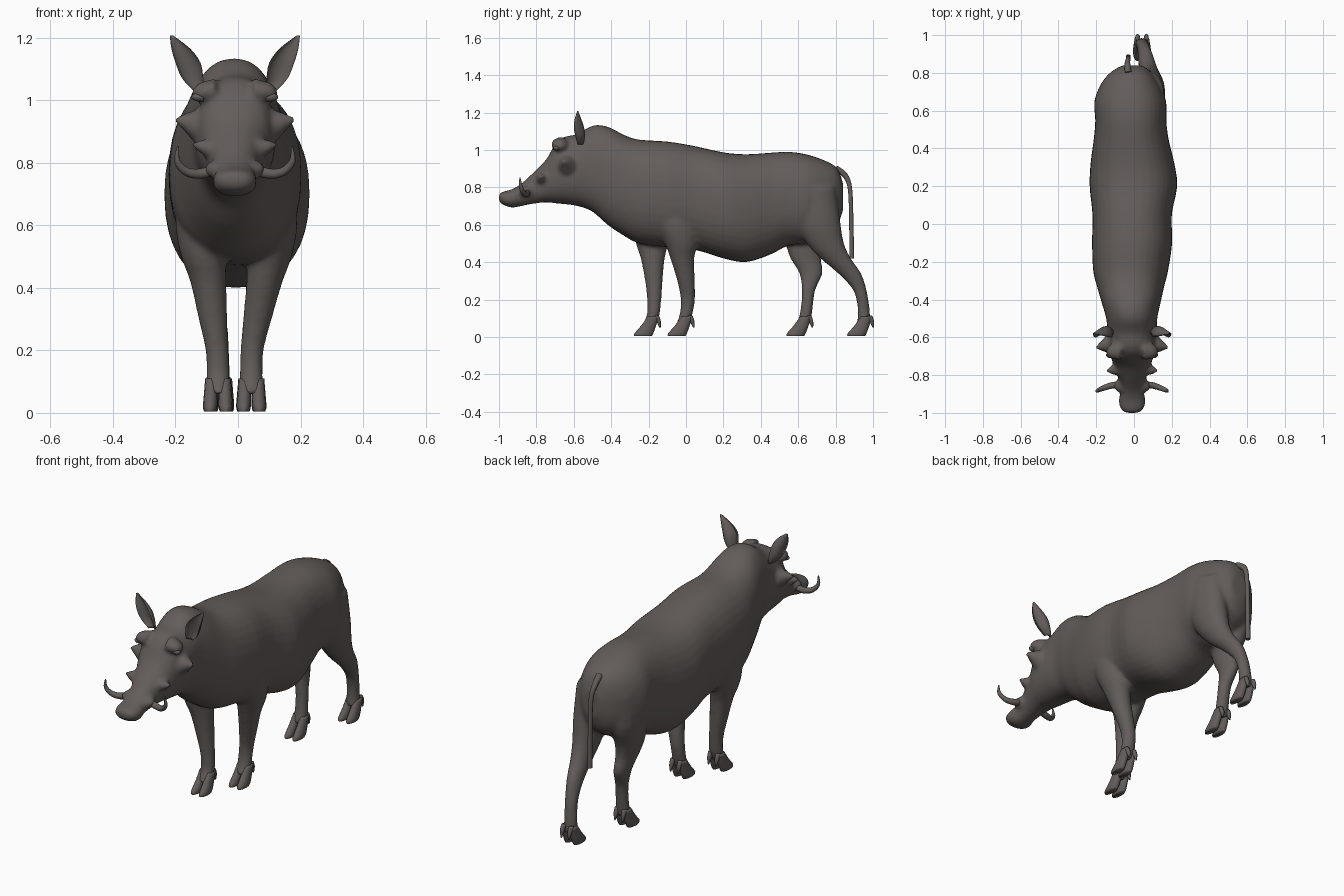
import bpy, bmesh, math
from mathutils import Vector

hide = bpy.data.materials.new("dark_brown_grey_hide")
hide.diffuse_color = (0.125, 0.110, 0.102, 1)
CX = -0.01  # centre line of the head


def spline(rings, k):
    """Smoothly fill in rings between the given ones (Catmull-Rom)."""
    pts = [Vector(r) for r in rings]
    out = []
    for i in range(len(pts) - 1):
        a, b, c, d = pts[max(i - 1, 0)], pts[i], pts[i + 1], pts[min(i + 2, len(pts) - 1)]
        for j in range(k):
            t = j / k
            out.append(0.5 * (2 * b + (c - a) * t + (2 * a - 5 * b + 4 * c - d) * t * t
                              + (3 * b - a - 3 * c + d) * t ** 3))
    return out + [pts[-1]]


def loft(name, axis, rings, n=20, k=3, power=2.0, cup=False):
    """Skin rings (position, centre 1, centre 2, radius 1, radius 2) along an axis."""
    bm = bmesh.new()
    loops = []
    for t, c1, c2, r1, r2 in spline(rings, k):
        loop = []
        for i in range(n):
            a = 2 * math.pi * i / n
            c, s = (math.copysign(abs(f) ** (2 / power), f) for f in (math.cos(a), math.sin(a)))
            if cup and s < 0:
                s *= -0.55
            p, q = c1 + abs(r1) * c, c2 + abs(r2) * s
            loop.append(bm.verts.new({"X": (t, p, q), "Y": (p, t, q), "Z": (p, q, t)}[axis]))
        loops.append(loop)
    for a, b in zip(loops, loops[1:]):
        for i in range(n):
            j = (i + 1) % n
            bm.faces.new((a[i], a[j], b[j], b[i]))
    bm.faces.new(loops[0])
    bm.faces.new(loops[-1])
    bmesh.ops.recalc_face_normals(bm, faces=bm.faces)
    for f in bm.faces:
        f.smooth = True
    me = bpy.data.meshes.new(name)
    bm.to_mesh(me)
    bm.free()
    me.materials.append(hide)
    ob = bpy.data.objects.new(name, me)
    bpy.context.collection.objects.link(ob)
    return ob


def tube(name, pts, radii):
    """Tapered round tube through points."""
    cu = bpy.data.curves.new(name, "CURVE")
    cu.dimensions = "3D"
    cu.bevel_depth = 1.0
    cu.bevel_resolution = 3
    cu.use_fill_caps = True
    path = spline([(*p, r) for p, r in zip(pts, radii)], 4)
    sp = cu.splines.new("POLY")
    sp.points.add(len(path) - 1)
    for p, q in zip(sp.points, path):
        p.co = (q[0], q[1], q[2], 1)
        p.radius = q[3]
    cu.materials.append(hide)
    ob = bpy.data.objects.new(name, cu)
    bpy.context.collection.objects.link(ob)
    return ob


# Trunk and head: y, centre x, half width, low z, high z
trunk = [
    (-1.0, -.01, .035, .725, .765), (-.975, -.01, .062, .705, .778), (-.93, -.01, .070, .692, .79),
    (-.88, -.01, .060, .70, .82), (-.82, -.01, .072, .712, .875), (-.75, -.01, .095, .72, .945),
    (-.70, -.01, .115, .715, 1.03), (-.65, -.01, .125, .71, 1.07), (-.58, -.01, .13, .70, 1.085),
    (-.5, -.012, .135, .67, 1.13), (-.42, -.015, .155, .60, 1.125), (-.33, -.018, .178, .54, 1.08),
    (-.25, -.018, .198, .50, 1.055), (-.1, -.01, .212, .48, 1.045), (.05, -.01, .21, .465, 1.02),
    (.2, -.003, .232, .42, .987), (.32, -.008, .222, .40, .977), (.45, -.015, .198, .44, .985),
    (.55, -.017, .188, .49, .99), (.65, -.02, .19, .50, .975), (.75, -.02, .15, .55, .94),
    (.81, -.015, .10, .60, .90), (.84, -.01, .05, .68, .82)]
parts = [loft("body", "Y", [(y, x, (lo + hi) / 2, w, (hi - lo) / 2) for y, x, w, lo, hi in trunk],
              n=36, power=2.3)]

# Legs: shared z, radius x, radius y; each leg has its own centres
front = [(.74, .075, .11), (.6, .085, .11), (.5, .072, .088), (.42, .058, .064),
         (.3, .046, .047), (.2, .037, .038), (.12, .037, .034), (.06, .038, .036)]
rear = [(.8, .08, .12), (.62, .08, .125), (.5, .065, .10), (.42, .05, .082),
        (.34, .04, .062), (.25, .034, .036), (.15, .034, .032), (.07, .037, .036)]
legs = {
    "front_leg_right": (front, [(.11, -.07), (.105, -.05), (.10, -.025), (.085, -.02), (.062, 0),
                                (.045, .01), (.042, .0), (.043, -.02)], .005),
    "front_leg_left": (front, [(-.12, -.16), (-.115, -.17), (-.11, -.18), (-.095, -.178), (-.08, -.172),
                               (-.067, -.17), (-.063, -.175), (-.064, -.20)], -.175),
    "rear_leg_right": (rear, [(.08, .68), (.085, .70), (.082, .745), (.075, .80), (.062, .875),
                              (.05, .93), (.043, .95), (.042, .95)], .965),
    "rear_leg_left": (rear, [(-.11, .67), (-.11, .66), (-.10, .635), (-.09, .64), (-.08, .668),
                             (-.065, .655), (-.06, .645), (-.06, .63)], .64)}
for name, (shape, centres, fy) in legs.items():
    parts.append(loft(name, "Z", [(z, x, y, rx, ry) for (z, rx, ry), (x, y) in zip(shape, centres)]))
    fx = centres[-1][0]
    for s, side in ((-1, "inner"), (1, "outer")):
        # Cloven toe and dew claw
        x = fx + s * .023
        loft(f"{name}_{side}_hoof", "Z",
             [(.11, x, fy, .018, .03), (.06, x, fy - .025, .022, .04),
              (.02, x + s * .002, fy - .05, .023, .050), (.004, x + s * .002, fy - .055, .019, .047)], n=12)
        loft(f"{name}_{side}_dew_claw", "Z",
             [(.115, x, fy + .015, .013, .015), (.085, x, fy + .028, .012, .012),
              (.05, x, fy + .036, .003, .004)], n=8)

for s, side in ((-1, "left"), (1, "right")):
    def mx(x):
        return CX + s * x

    # Facial warts, brow ridge and jaw bulge
    parts.append(loft("cheek_wart_" + side, "X", [
        (mx(.07), -.63, .90, .07, .085), (mx(.125), -.635, .915, .05, .055),
        (mx(.165), -.645, .93, .026, .026), (mx(.194), -.655, .937, .006, .006)], n=14))
    parts.append(loft("snout_wart_" + side, "X", [
        (mx(.05), -.765, .84, .045, .045), (mx(.10), -.77, .848, .028, .026),
        (mx(.138), -.78, .86, .006, .006)], n=14))
    parts.append(loft("lip_bulge_" + side, "X", [
        (mx(.03), -.85, .775, .05, .04), (mx(.075), -.855, .778, .035, .028),
        (mx(.095), -.86, .778, .012, .012)], n=14))
    parts.append(loft("brow_" + side, "X", [
        (mx(.06), -.67, 1.03, .05, .04), (mx(.115), -.675, 1.025, .038, .03),
        (mx(.137), -.675, 1.02, .012, .01)], n=14))
    # Eye
    loft("eye_" + side, "X", [
        (mx(.10), -.69, 1.01, .018, .015), (mx(.125), -.692, 1.01, .016, .013),
        (mx(.138), -.693, 1.01, .004, .004)], n=12)
    # Cupped ear
    loft("ear_" + side, "Z", [
        (1.03, mx(.115), -.58, .018, .03), (1.07, mx(.135), -.59, .034, .05),
        (1.12, mx(.150), -.60, .040, .055), (1.165, mx(.173), -.595, .030, .035),
        (1.207, mx(.203), -.582, .005, .006)], n=16, cup=True)
    # Curved tusk
    tube("tusk_" + side,
         [(mx(.055), -.85, .78), (mx(.11), -.855, .765), (mx(.155), -.87, .772),
          (mx(.184), -.883, .805), (mx(.182), -.888, .852)], [.018, .017, .014, .010, .003])

# Tail
tube("tail", [(-.03, .80, .90), (-.035, .85, .865), (-.03, .877, .79), (-.03, .884, .6), (-.03, .886, .42)],
     [.018, .015, .012, .012, .013])

# Fuse trunk, legs and warts into one skin
bpy.ops.object.select_all(action="DESELECT")
for ob in parts:
    ob.select_set(True)
bpy.context.view_layer.objects.active = parts[0]
bpy.ops.object.join()
skin = parts[0]
rm = skin.modifiers.new("fuse", "REMESH")
rm.mode = "VOXEL"
rm.voxel_size = 0.011
rm.use_smooth_shade = True
sm = skin.modifiers.new("soften", "SMOOTH")
sm.factor = 0.5
sm.iterations = 4
